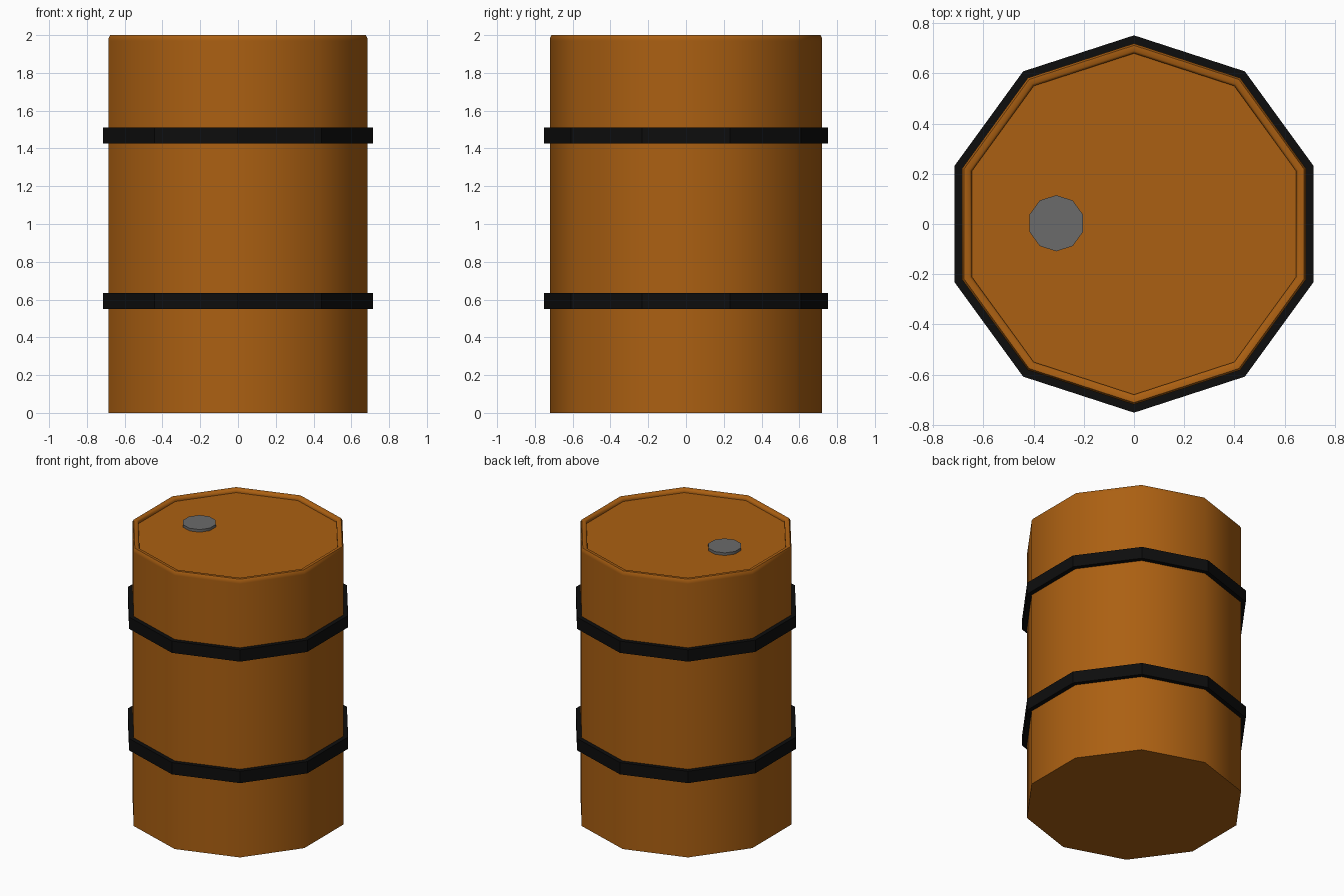
import bpy
import bmesh
from math import cos, sin, pi, radians

SIDES = 10

cube = bpy.data.objects.get("Cube")
if cube:
    bpy.data.objects.remove(cube, do_unlink=True)


def make_material(name, rgb, roughness=0.6):
    mat = bpy.data.materials.new(name)
    mat.use_nodes = True
    mat.diffuse_color = (*rgb, 1)
    bsdf = mat.node_tree.nodes["Principled BSDF"]
    bsdf.inputs["Base Color"].default_value = (*rgb, 1)
    bsdf.inputs["Roughness"].default_value = roughness
    return mat


def lathe(name, profile, mat, ring=False, centre=(0, 0), smooth=60):
    """Turn a (radius, z) profile into a ten-sided solid or closed ring."""
    bm = bmesh.new()
    angles = [pi / 2 + 2 * pi * i / SIDES for i in range(SIDES)]
    loops = [[bm.verts.new((r * cos(a), r * sin(a), z)) for a in angles]
             for r, z in profile]
    pairs = list(zip(loops, loops[1:]))
    if ring:
        pairs.append((loops[-1], loops[0]))
    else:
        bm.faces.new(loops[0])
        bm.faces.new(loops[-1])
    for low, high in pairs:
        for i in range(SIDES):
            j = (i + 1) % SIDES
            bm.faces.new((low[i], low[j], high[j], high[i]))
    bmesh.ops.recalc_face_normals(bm, faces=bm.faces)
    mesh = bpy.data.meshes.new(name)
    bm.to_mesh(mesh)
    bm.free()
    mesh.materials.append(mat)
    obj = bpy.data.objects.new(name, mesh)
    obj.location = (*centre, 0)
    bpy.context.collection.objects.link(obj)
    bpy.ops.object.select_all(action="DESELECT")
    obj.select_set(True)
    bpy.context.view_layer.objects.active = obj
    bpy.ops.object.shade_smooth_by_angle(angle=radians(smooth))
    return obj


orange = make_material("rust orange", (0.41, 0.117, 0.006))
black = make_material("black band", (0.004, 0.004, 0.004))
grey = make_material("grey metal", (0.145, 0.145, 0.145))

# Barrel with a softened rim and a recessed lid
lathe("barrel_body", [(0.72, 0), (0.72, 1.97), (0.72, 1.985), (0.712, 2),
                      (0.69, 2), (0.68, 1.99), (0.68, 1.975)], orange)

# Two hoops around the barrel
for name, z in (("lower_hoop", 0.55), ("upper_hoop", 1.425)):
    lathe(name, [(0.71, z), (0.752, z), (0.752, z + 0.085), (0.71, z + 0.085)],
          black, ring=True, smooth=30)

# Filler cap on the lid
lathe("filler_cap", [(0.112, 1.97), (0.112, 1.994)], grey,
      centre=(-0.31, 0.003))
